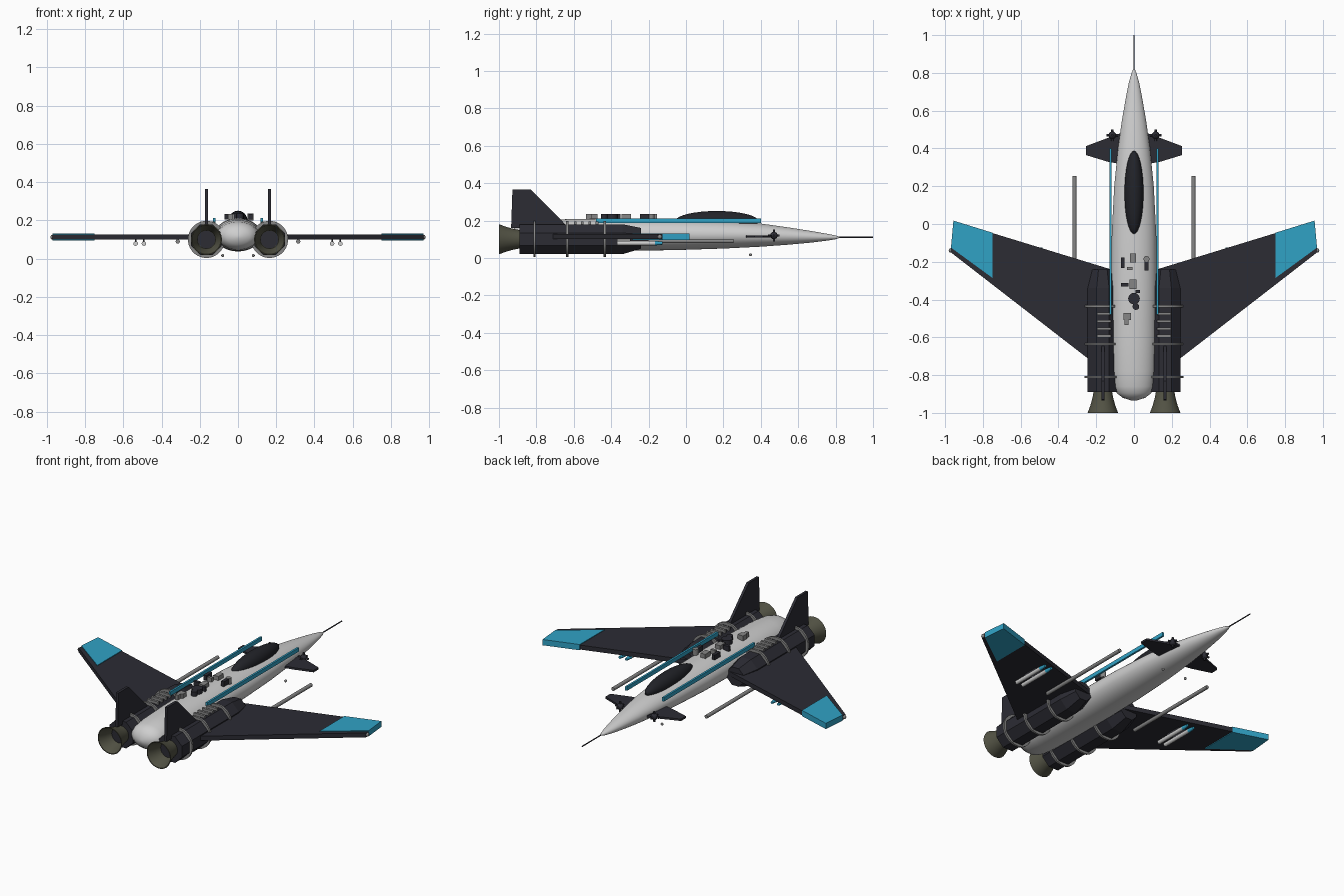
import bpy, bmesh, math
from mathutils import Matrix, Vector

if "Cube" in bpy.data.objects:
    bpy.data.objects.remove(bpy.data.objects["Cube"])


def material(name, rgb):
    m = bpy.data.materials.new(name)
    m.use_nodes = True
    m.diffuse_color = (*rgb, 1)
    node = next(n for n in m.node_tree.nodes if n.type == "BSDF_PRINCIPLED")
    node.inputs["Base Color"].default_value = (*rgb, 1)
    return m


WHITE = material("hull white", (0.62, 0.62, 0.62))
DARK = material("dark panel", (0.025, 0.025, 0.034))
CYAN = material("cyan trim", (0.03, 0.36, 0.56))
GREY = material("mid grey", (0.24, 0.24, 0.24))
OLIVE = material("nozzle metal", (0.085, 0.085, 0.058))
GLASS = material("canopy glass", (0.016, 0.017, 0.022))


def finish(name, bm, mat, smooth=False):
    bmesh.ops.recalc_face_normals(bm, faces=bm.faces)
    me = bpy.data.meshes.new(name)
    bm.to_mesh(me)
    bm.free()
    me.materials.append(mat)
    ob = bpy.data.objects.new(name, me)
    bpy.context.scene.collection.objects.link(ob)
    if smooth:
        bpy.ops.object.select_all(action="DESELECT")
        ob.select_set(True)
        bpy.context.view_layer.objects.active = ob
        bpy.ops.object.shade_smooth_by_angle(angle=math.radians(40))
    return ob


def loft(name, rings, mat, x=0, sides=32, smooth=True):
    """Skin elliptical rings (y, half width, half height, centre z) along y."""
    bm = bmesh.new()
    loops = []
    for y, w, h, zc in rings:
        angles = [(i + 0.5) * math.tau / sides for i in range(sides)]
        loops.append([bm.verts.new((x + w * math.cos(a), y, zc + h * math.sin(a))) for a in angles])
    for a, b in zip(loops, loops[1:]):
        for i in range(sides):
            j = (i + 1) % sides
            bm.faces.new((a[i], a[j], b[j], b[i]))
    bm.faces.new(loops[0])
    bm.faces.new(loops[-1])
    return finish(name, bm, mat, smooth)


def plate(name, outline, low, high, mat, axis="z", mirror=1):
    """Extrude an outline along z, or along x for an outline given in (y, z)."""
    bm = bmesh.new()
    place = (lambda p, d: (p[0] * mirror, p[1], d)) if axis == "z" else (lambda p, d: (d, p[0], p[1]))
    bottom = [bm.verts.new(place(p, low)) for p in outline]
    top = [bm.verts.new(place(p, high)) for p in outline]
    bm.faces.new(bottom)
    bm.faces.new(top)
    for i in range(len(outline)):
        j = (i + 1) % len(outline)
        bm.faces.new((bottom[i], bottom[j], top[j], top[i]))
    return finish(name, bm, mat)


def box(name, centre, size, mat):
    bm = bmesh.new()
    bmesh.ops.create_cube(bm, size=1, matrix=Matrix.Translation(centre) @ Matrix.Diagonal((*size, 1)))
    return finish(name, bm, mat)


def ball(name, centre, radii, mat, segments=24):
    bm = bmesh.new()
    bmesh.ops.create_uvsphere(bm, u_segments=segments, v_segments=segments // 2, radius=1,
                              matrix=Matrix.Translation(centre) @ Matrix.Diagonal((*radii, 1)))
    return finish(name, bm, mat, True)


def rod(name, start, end, radius, mat, tip=None):
    a, b = Vector(start), Vector(end)
    turn = (b - a).to_track_quat("Z", "Y").to_matrix().to_4x4()
    bm = bmesh.new()
    bmesh.ops.create_cone(bm, cap_ends=True, segments=12, radius1=radius,
                          radius2=radius if tip is None else tip, depth=(b - a).length,
                          matrix=Matrix.Translation((a + b) / 2) @ turn)
    return finish(name, bm, mat, True)


# Fuselage, canopy and nose probe
loft("fuselage", [
    (-0.935, 0.012, 0.01, 0.115), (-0.92, 0.06, 0.042, 0.117), (-0.895, 0.092, 0.064, 0.119),
    (-0.86, 0.105, 0.073, 0.12), (-0.78, 0.114, 0.08, 0.122), (-0.6, 0.119, 0.085, 0.124),
    (-0.3, 0.121, 0.087, 0.125), (-0.05, 0.118, 0.083, 0.125), (0.2, 0.105, 0.074, 0.124),
    (0.4, 0.085, 0.062, 0.122), (0.55, 0.064, 0.046, 0.117), (0.67, 0.043, 0.031, 0.113),
    (0.75, 0.027, 0.019, 0.111), (0.8, 0.013, 0.01, 0.11), (0.825, 0.002, 0.002, 0.11)], WHITE, sides=40)
ball("canopy", (0, 0.165, 0.197), (0.05, 0.222, 0.054), GLASS, 32)
rod("nose_probe", (0, 0.82, 0.11), (0, 1, 0.11), 0.0035, DARK)

# Equipment along the spine: name, x, y, width, length, material
for name, x, y, w, l, mat in [
        ("sensor_box", -0.005, -0.18, 0.032, 0.05, GREY), ("side_box", -0.06, -0.205, 0.02, 0.056, DARK),
        ("small_box", -0.022, -0.236, 0.03, 0.016, GREY), ("long_box", 0.066, -0.22, 0.02, 0.05, DARK),
        ("relay_box", -0.05, -0.322, 0.04, 0.018, DARK), ("power_box", -0.006, -0.32, 0.036, 0.05, GREY),
        ("valve_box", 0.02, -0.357, 0.025, 0.016, DARK), ("rear_box", -0.036, -0.49, 0.038, 0.035, GREY),
        ("tail_box", -0.04, -0.52, 0.02, 0.03, GREY)]:
    box(name, (x, y, 0.22), (w, l, 0.03), mat)
for name, x, y, r, mat in [("dish", 0, -0.395, 0.031, DARK), ("small_dish", 0.01, -0.437, 0.018, DARK),
                           ("vent_cap", 0.066, -0.185, 0.016, GREY)]:
    rod(name, (x, y, 0.2), (x, y, 0.236), r, mat)

for s, side in ((1, "left"), (-1, "right")):
    # Engine pod, straps, louvres and flared hollow nozzle
    ex = 0.165 * s
    k = 1 / math.cos(math.pi / 8)
    loft(side + "_engine", [(y, r * k, r * k, z) for y, r, z in
                            [(-0.89, 0.08, 0.1), (-0.34, 0.08, 0.1), (-0.24, 0.055, 0.105)]],
         DARK, ex, 8, False)
    loft(side + "_nozzle", [(y, r, r, 0.1) for y, r in
                            [(-0.88, 0.048), (-0.92, 0.055), (-0.96, 0.066), (-1, 0.081), (-1, 0.076),
                             (-0.96, 0.061), (-0.91, 0.048)]], OLIVE, ex)
    rod(side + "_nozzle_core", (ex, -0.9, 0.1), (ex, -0.915, 0.1), 0.047, DARK)
    for y in (-0.81, -0.635, -0.435):
        r = 0.09
        band = [(y - 0.006, r), (y - 0.006, r + 0.007), (y + 0.006, r + 0.007), (y + 0.006, r)]
        loft(side + "_engine_strap", [(py, pr, pr, 0.101) for py, pr in band], GREY, ex)
    for i in range(4):
        box(side + "_louvre", (0.158 * s, -0.476 - 0.039 * i, 0.185), (0.074, 0.014, 0.02), GREY)

    # Tail fin
    plate(side + "_fin", [(-0.935, 0.16), (-0.928, 0.365), (-0.83, 0.365), (-0.66, 0.195), (-0.63, 0.16)],
          ex - 0.008, ex + 0.008, DARK, "x")

    # Forward-swept wing with coloured tip
    plate(side + "_wing", [(0.09, -0.25), (0.955, 0.015), (0.97, -0.15), (0.24, -0.715), (0.09, -0.82)],
          0.1, 0.127, DARK, mirror=s)
    plate(side + "_wing_tip", [(0.75, -0.046), (0.956, 0.018), (0.969, -0.125), (0.75, -0.285)],
          0.096, 0.131, CYAN, mirror=s)
    ball(side + "_tip_light", (0.972 * s, -0.14, 0.113), (0.009, 0.012, 0.012), GREY, 12)

    # Canard and control thruster cluster
    plate(side + "_canard", [(0.06, 0.485), (0.255, 0.412), (0.255, 0.365), (0.14, 0.33), (0.06, 0.315)],
          0.108, 0.12, DARK, mirror=s)
    hub = Vector((0.115 * s, 0.47, 0.12))
    ball(side + "_thruster_hub", hub, (0.02, 0.02, 0.02), DARK, 16)
    for axis in ((1, 0, 0), (0, 1, 0), (0, 0, 1)):
        reach = Vector(axis) * 0.031
        rod(side + "_thruster_jets", hub - reach, hub + reach, 0.006, DARK)

    # Coloured rail along the upper hull
    box(side + "_rail", (0.124 * s, -0.04, 0.2), (0.012, 0.88, 0.024), CYAN)

    # Gun barrel and paired pods beneath the wing
    rod(side + "_gun_barrel", (0.315 * s, -0.37, 0.09), (0.315 * s, 0.255, 0.09), 0.011, GREY)
    for x in (0.492, 0.535):
        rod(side + "_pod", (x * s, -0.37, 0.079), (x * s, -0.165, 0.079), 0.012, WHITE)
        rod(side + "_pod_nose", (x * s, -0.165, 0.079), (x * s, -0.125, 0.079), 0.012, CYAN, 0.008)
        box(side + "_pod_mount", (x * s, -0.25, 0.095), (0.008, 0.1, 0.014), DARK)

    # Small marker light under the nose
    ball(side + "_belly_light", (0.08 * s, 0.345, 0.017), (0.008, 0.008, 0.008), GREY, 12)
